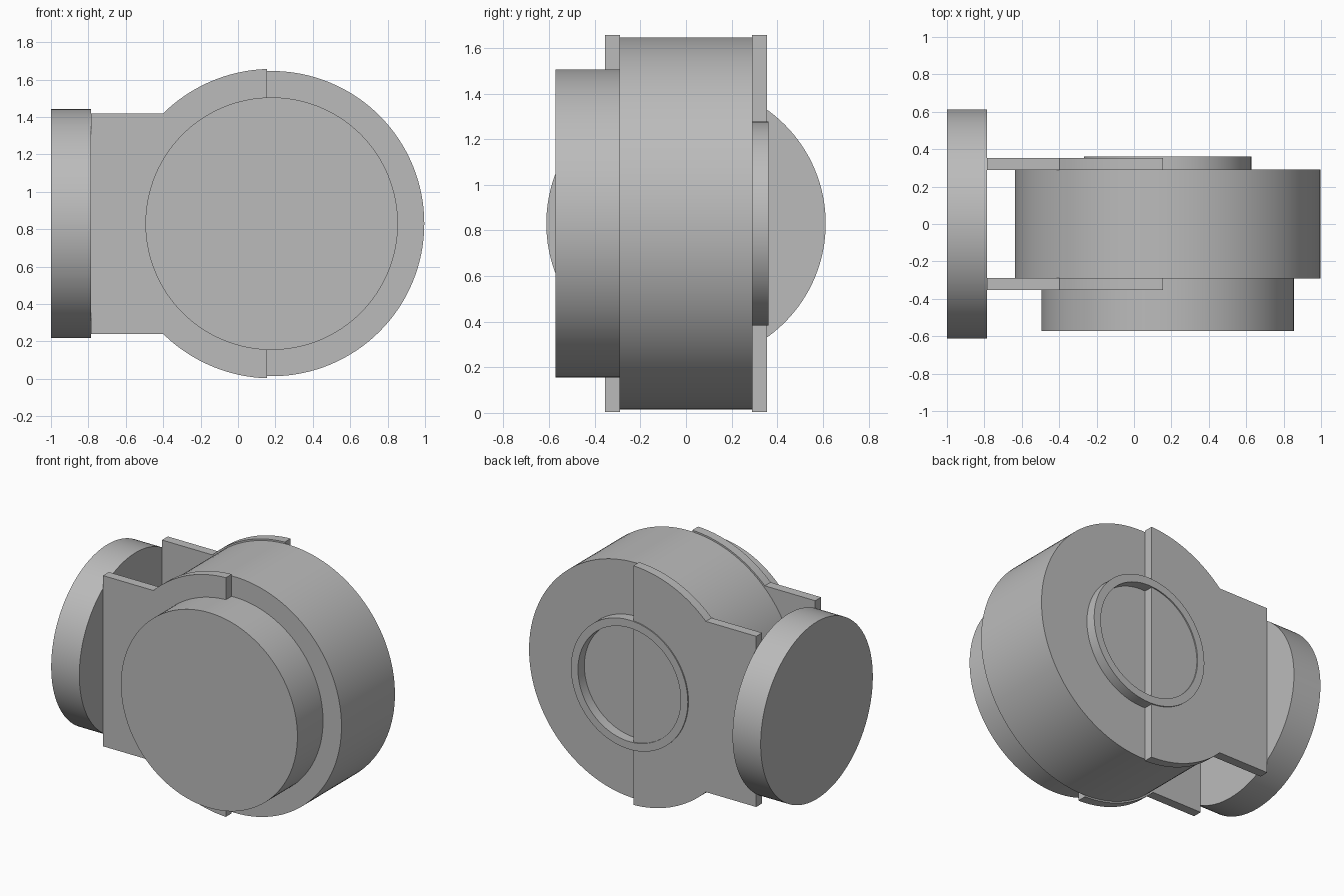
import bpy, bmesh, math
from mathutils import Matrix

cube = bpy.data.objects.get("Cube")
if cube:
    bpy.data.objects.remove(cube)

CX, CZ = 0.18, 0.83   # shared axis of the drum, cap, ring and plates
SEGS = 128

grey = bpy.data.materials.new("plain grey")
grey.use_nodes = True
grey.diffuse_color = (0.5, 0.5, 0.5, 1)
grey.node_tree.nodes["Principled BSDF"].inputs["Base Color"].default_value = (0.5, 0.5, 0.5, 1)


def finish(name, bm):
    bmesh.ops.recalc_face_normals(bm, faces=bm.faces)
    mesh = bpy.data.meshes.new(name)
    bm.to_mesh(mesh)
    bm.free()
    mesh.materials.append(grey)
    obj = bpy.data.objects.new(name, mesh)
    bpy.context.collection.objects.link(obj)
    bpy.ops.object.select_all(action='DESELECT')
    obj.select_set(True)
    bpy.context.view_layer.objects.active = obj
    bpy.ops.object.shade_smooth_by_angle(angle=math.radians(30))
    return obj


def disc(name, radius, centre, depth, axis):
    """Solid cylinder along the x or y axis."""
    bm = bmesh.new()
    turn = Matrix.Rotation(math.pi / 2, 4, 'Y' if axis == 'X' else 'X')
    bmesh.ops.create_cone(bm, cap_ends=True, segments=SEGS, radius1=radius,
                          radius2=radius, depth=depth,
                          matrix=Matrix.Translation(centre) @ turn)
    return finish(name, bm)


def side_plate(name, y0, y1):
    """Half-round plate with a straight tab reaching to the wheel."""
    radius, half, edge = 0.827, 0.59, 0.155
    start = math.acos((edge - CX) / radius)
    end = math.pi - math.asin(half / radius)
    arc = [start + (end - start) * i / 32 for i in range(33)]
    upper = [(CX + radius * math.cos(a), radius * math.sin(a)) for a in arc]
    upper.append((-0.785, half))
    outline = upper + [(x, -z) for x, z in reversed(upper)]
    bm = bmesh.new()
    face = bm.faces.new([bm.verts.new((x, y0, CZ + z)) for x, z in outline])
    new = bmesh.ops.extrude_face_region(bm, geom=[face])["geom"]
    moved = [v for v in new if isinstance(v, bmesh.types.BMVert)]
    bmesh.ops.translate(bm, verts=moved, vec=(0, y1 - y0, 0))
    return finish(name, bm)


def ring(name, outer, inner, y0, y1):
    """Square-section ring spun around the drum axis."""
    bm = bmesh.new()
    section = [(outer, y0), (outer, y1), (inner, y1), (inner, y0)]
    verts = [bm.verts.new((CX + r, y, CZ)) for r, y in section]
    edges = [bm.edges.new((verts[i], verts[(i + 1) % 4])) for i in range(4)]
    bmesh.ops.spin(bm, geom=verts + edges, cent=(CX, 0, CZ), axis=(0, 1, 0),
                   angle=math.tau, steps=SEGS)
    bmesh.ops.remove_doubles(bm, verts=bm.verts, dist=0.0001)
    return finish(name, bm)


# Main body and front cap
disc("drum", 0.816, (CX, 0, CZ), 0.584, 'Y')
disc("front_cap", 0.675, (CX, -0.431, CZ), 0.282, 'Y')

# Round end flange on the right
disc("end_flange", 0.6125, (-0.8925, 0, CZ), 0.215, 'X')

# Bracket plates joining the drum to the flange
side_plate("front_plate", -0.354, -0.29)
side_plate("back_plate", 0.29, 0.354)

# Raised rim on the back
ring("back_rim", 0.447, 0.393, 0.285, 0.362)
